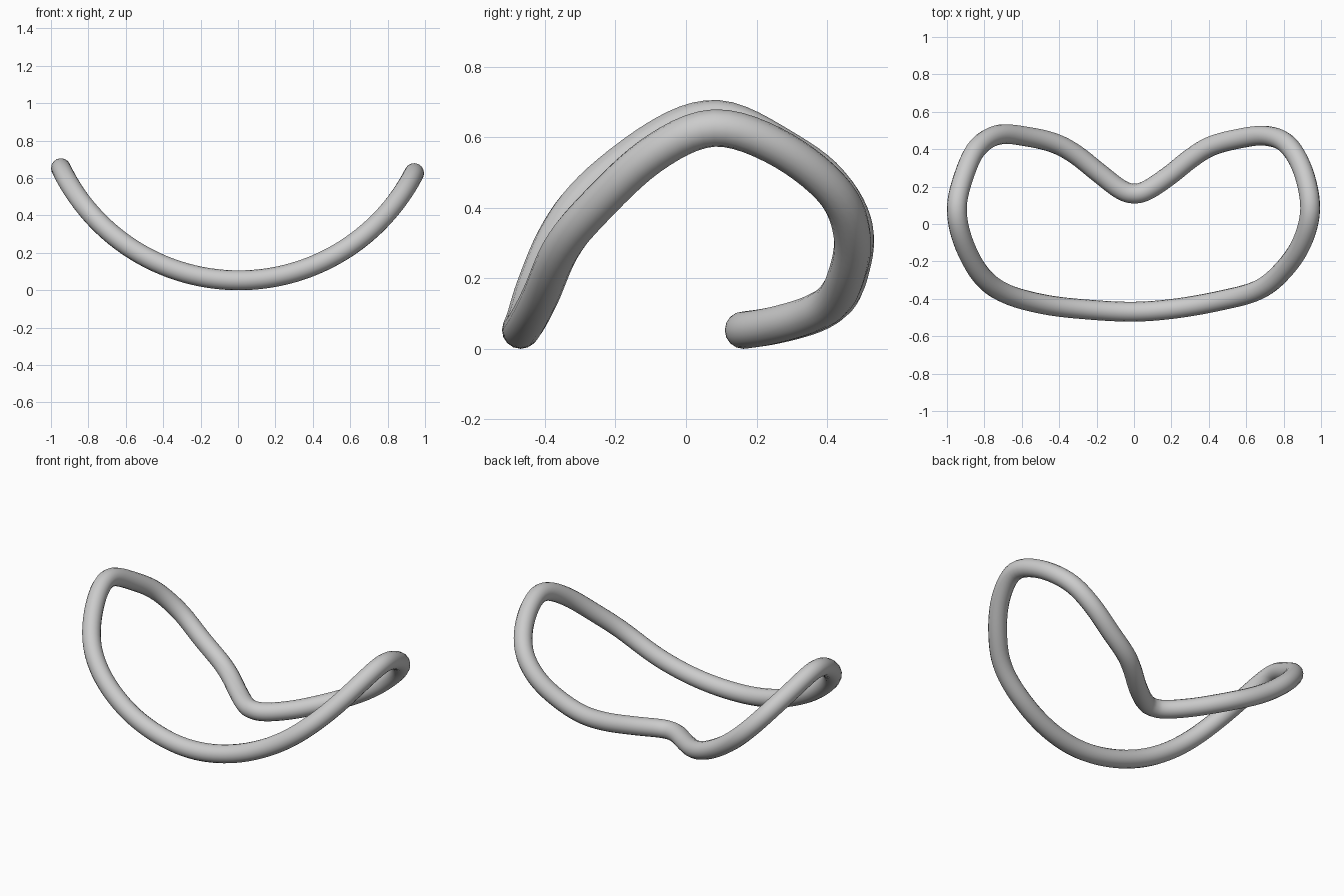
import bpy, math
from mathutils import Vector

if "Cube" in bpy.data.objects:
    bpy.data.objects.remove(bpy.data.objects["Cube"])

TUBE = 0.053           # tube radius
CX, R = 0.004, 1.054   # the loop lies on a cylinder running along y

# Loop seen from above, starting at the back notch and going round by the left
PLAN = [(0, 0.163), (-0.075, 0.187), (-0.19, 0.275), (-0.31, 0.37), (-0.42, 0.43),
        (-0.56, 0.465), (-0.72, 0.478), (-0.835, 0.41), (-0.905, 0.27), (-0.947, 0.09),
        (-0.915, -0.09), (-0.82, -0.27), (-0.69, -0.37), (-0.48, -0.43), (-0.24, -0.458),
        (0, -0.469), (0.22, -0.452), (0.45, -0.412), (0.66, -0.355), (0.79, -0.255),
        (0.895, -0.105), (0.942, 0.08), (0.905, 0.28), (0.82, 0.425), (0.70, 0.472),
        (0.54, 0.452), (0.41, 0.415), (0.31, 0.355), (0.19, 0.26), (0.075, 0.183)]


def spline(a, b, c, d, t):
    return 0.5 * (2 * b + (c - a) * t + (2 * a - 5 * b + 4 * c - d) * t * t
                  + (3 * b - a - 3 * c + d) * t ** 3)


# Smooth closed path, lifted onto the cylinder
pts = [Vector(p) for p in PLAN]
n, steps = len(pts), 6
path = []
for i in range(n):
    for s in range(steps):
        p = spline(pts[i - 1], pts[i], pts[(i + 1) % n], pts[(i + 2) % n], s / steps)
        path.append((p.x, p.y, TUBE + R - math.sqrt(R * R - (p.x - CX) ** 2)))

# Round tube along the path
curve = bpy.data.curves.new("bent_tube_loop", 'CURVE')
curve.dimensions = '3D'
curve.bevel_depth = TUBE
curve.bevel_resolution = 6
line = curve.splines.new('POLY')
line.points.add(len(path) - 1)
for point, co in zip(line.points, path):
    point.co = (*co, 1)
line.use_cyclic_u = True
line.use_smooth = True

loop = bpy.data.objects.new("bent_tube_loop", curve)
bpy.context.collection.objects.link(loop)
bpy.context.view_layer.objects.active = loop
loop.select_set(True)
bpy.ops.object.convert(target='MESH')
bpy.ops.object.shade_smooth()
